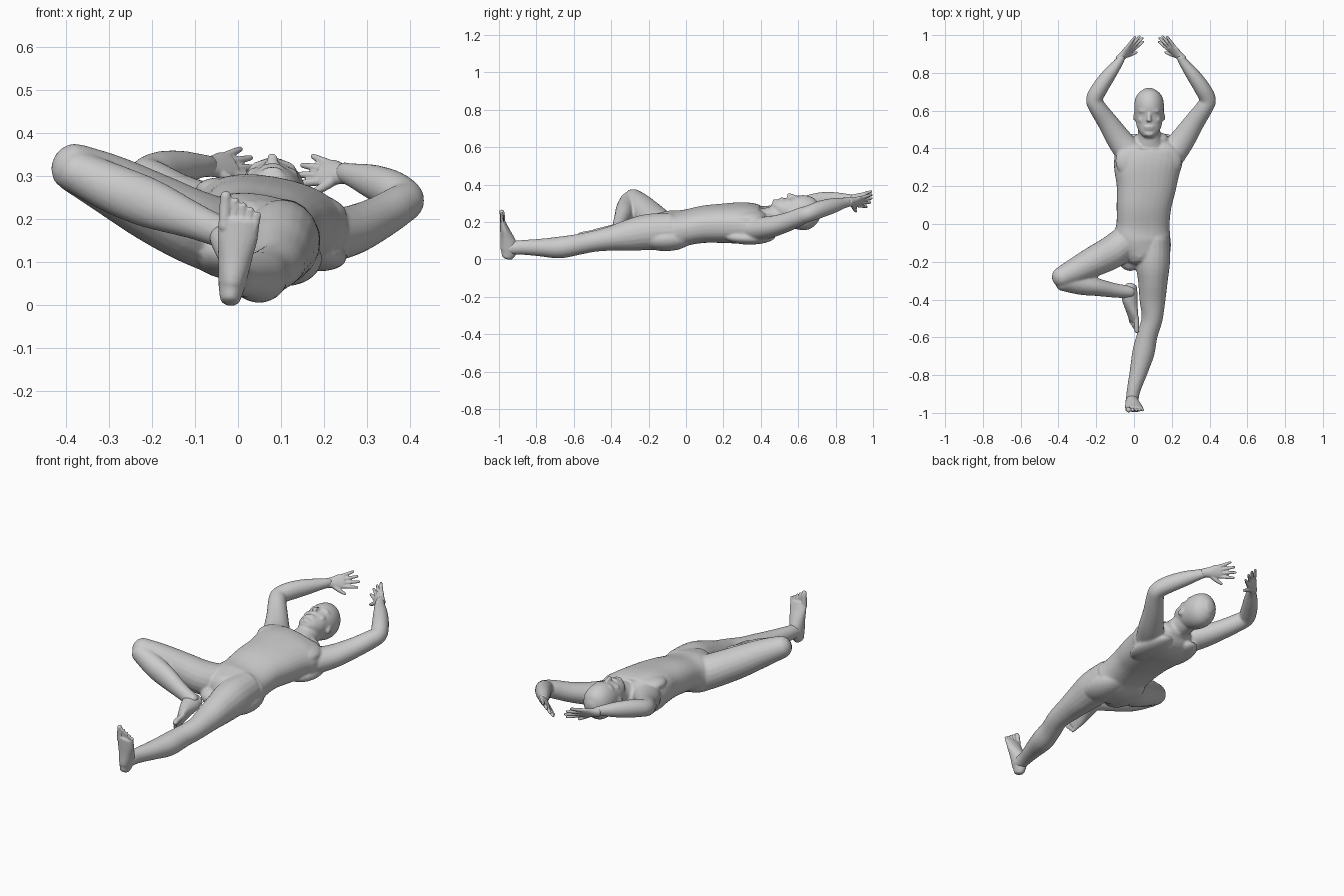
import bpy, bmesh, math
from mathutils import Vector, Matrix

skin = bpy.data.materials.new("grey_skin")
skin.diffuse_color = (0.6, 0.6, 0.6, 1)


def spline(rows, steps=4):
    """Catmull-Rom interpolation through section rows."""
    rows = [Vector(r) for r in rows]
    out = []
    for i in range(len(rows) - 1):
        b, c = rows[i], rows[i + 1]
        a = rows[i - 1] if i else b * 2 - c
        d = rows[i + 2] if i + 2 < len(rows) else c * 2 - b
        for k in range(steps):
            t = k / steps
            out.append((b * 2 + (c - a) * t + (a * 2 - b * 5 + c * 4 - d) * t * t
                        + (b * 3 - a - c * 3 + d) * t ** 3) * 0.5)
    return out + [rows[-1]]


def tube(bm, rows, ref=(1, 0, 0), cap=0.7, sq=1.0, segs=20):
    """Loft of ellipses (x, y, z, half width, half height) with rounded ends."""
    pts = spline(rows)
    pos = [Vector(p[:3]) for p in pts]
    n = len(pts)
    secs = []
    for i in range(n):
        t = (pos[min(i + 1, n - 1)] - pos[max(i - 1, 0)]).normalized()
        secs.append((pos[i], t, pts[i][3], pts[i][4]))

    def ends(sec, sign):
        p, t, w, h = sec
        r = min(w, h) * cap
        return [(p + t * sign * r * math.sin(a), t, w * math.cos(a), h * math.cos(a))
                for a in (0.5, 0.95, 1.35)]
    secs = ends(secs[0], -1)[::-1] + secs + ends(secs[-1], 1)
    rings = []
    for p, t, w, h in secs:
        u = Vector(ref)
        u = (u - t * u.dot(t)).normalized()
        v = t.cross(u)
        ring = []
        for k in range(segs):
            a = 2 * math.pi * k / segs
            c, s = math.cos(a), math.sin(a)
            c = math.copysign(abs(c) ** sq, c)
            s = math.copysign(abs(s) ** sq, s)
            ring.append(bm.verts.new(p + u * w * c + v * h * s))
        rings.append(ring)
    for r0, r1 in zip(rings, rings[1:]):
        for k in range(segs):
            j = (k + 1) % segs
            bm.faces.new((r0[k], r0[j], r1[j], r1[k]))
    bm.faces.new(rings[0][::-1])
    bm.faces.new(rings[-1])


def blob(bm, loc, size, rot=(0, 0, 0)):
    """Ellipsoid muscle or feature."""
    m = Matrix.Translation(loc)
    for ang, ax in zip(rot, "XYZ"):
        m = m @ Matrix.Rotation(ang, 4, ax)
    bmesh.ops.create_uvsphere(bm, u_segments=24, v_segments=14, radius=1,
                              matrix=m @ Matrix.Diagonal((*size, 1)))


def finish(bm, name, voxel, smooth):
    """Fuse overlapping forms into one smooth skin."""
    me = bpy.data.meshes.new(name)
    bm.to_mesh(me)
    bm.free()
    ob = bpy.data.objects.new(name, me)
    bpy.context.collection.objects.link(ob)
    me.materials.append(skin)
    rm = ob.modifiers.new("fuse", 'REMESH')
    rm.mode = 'VOXEL'
    rm.voxel_size = voxel
    rm.use_smooth_shade = True
    sm = ob.modifiers.new("soften", 'SMOOTH')
    sm.factor = 0.5
    sm.iterations = smooth
    bpy.context.view_layer.objects.active = ob
    for m in ("fuse", "soften"):
        bpy.ops.object.modifier_apply(modifier=m)
    return ob


def foot(name, o, f, sole, med):
    """Foot from heel o, toe direction f, sole normal, big toe side."""
    bm = bmesh.new()
    o, f, sole, med = (Vector(v).normalized() if i else Vector(v)
                       for i, v in enumerate((o, f, sole, med)))

    def at(d, h, m):
        return o + f * d - sole * h + med * m
    tube(bm, [(*at(d, h, m), w, hh) for d, h, w, hh, m in (
        (0.015, 0.036, 0.024, 0.032, 0), (0.045, 0.045, 0.031, 0.044, 0),
        (0.08, 0.044, 0.036, 0.044, 0), (0.12, 0.036, 0.041, 0.035, 0),
        (0.16, 0.026, 0.047, 0.025, 0), (0.20, 0.017, 0.047, 0.016, 0))], ref=med, cap=0.6)
    for i, m in enumerate((0.034, 0.013, -0.004, -0.020, -0.035)):
        r = 0.014 if i == 0 else 0.009
        tip = 0.255 - 0.009 * i
        tube(bm, [(*at(0.18, 0.017, m), r, r), (*at(tip - 0.02, 0.016, m * 1.1), r, r),
                  (*at(tip, 0.013, m * 1.14), r * 0.9, r * 0.9)], ref=med, segs=10)
    finish(bm, name, 0.004, 2)


body = bmesh.new()

# torso, slightly rolled
tube(body, [(0.085, 0.445, 0.203, 0.10, 0.058), (0.085, 0.41, 0.188, 0.168, 0.090),
            (0.08, 0.36, 0.188, 0.180, 0.104), (0.07, 0.30, 0.194, 0.178, 0.106),
            (0.065, 0.20, 0.193, 0.159, 0.101), (0.053, 0.10, 0.188, 0.146, 0.096),
            (0.048, 0.00, 0.170, 0.141, 0.092), (0.045, -0.07, 0.155, 0.148, 0.104),
            (0.06, -0.15, 0.148, 0.118, 0.095)], ref=(1, 0, -0.18), sq=0.86, segs=32)
# chest, shoulder blades and buttocks
for x, z in ((0.0, 0.255), (0.155, 0.228)):
    blob(body, (x, 0.335, z), (0.100, 0.095, 0.040), (0, 0.18, 0))
for x, z in ((0.0, 0.148), (0.165, 0.125)):
    blob(body, (x, 0.34, z), (0.090, 0.14, 0.044), (0, 0.18, 0))
for x, z in ((-0.02, 0.125), (0.108, 0.108)):
    blob(body, (x, -0.11, z), (0.088, 0.14, 0.064))
blob(body, (0.03, -0.16, 0.205), (0.035, 0.04, 0.04))

# neck and head
tube(body, [(0.08, 0.38, 0.205, 0.095, 0.06), (0.08, 0.45, 0.220, 0.064, 0.060),
            (0.08, 0.55, 0.238, 0.057, 0.062)])
tube(body, [(0.08, 0.466, 0.297, 0.030, 0.022), (0.08, 0.485, 0.287, 0.049, 0.041),
            (0.08, 0.52, 0.270, 0.066, 0.063), (0.08, 0.57, 0.255, 0.074, 0.083),
            (0.08, 0.62, 0.250, 0.079, 0.094), (0.08, 0.665, 0.246, 0.073, 0.087),
            (0.08, 0.695, 0.242, 0.054, 0.066), (0.08, 0.710, 0.240, 0.032, 0.040)],
     cap=0.3, segs=28)
# nose, lips, chin
tube(body, [(0.08, 0.595, 0.329, 0.009, 0.009), (0.08, 0.565, 0.341, 0.010, 0.010),
            (0.08, 0.547, 0.344, 0.014, 0.010)], segs=12)
blob(body, (0.08, 0.515, 0.325), (0.026, 0.007, 0.007))
blob(body, (0.08, 0.504, 0.322), (0.023, 0.006, 0.007))
blob(body, (0.08, 0.477, 0.310), (0.026, 0.014, 0.013))
# brows, cheekbones and ears
for s in (-1, 1):
    blob(body, (0.08 + s * 0.030, 0.598, 0.325), (0.028, 0.010, 0.012), (0, s * 0.35, 0))
    blob(body, (0.08 + s * 0.040, 0.553, 0.306), (0.020, 0.018, 0.014))
    blob(body, (0.08 + s * 0.075, 0.575, 0.245), (0.008, 0.030, 0.019), (0.3, 0, s * 0.2))

# arms raised overhead, one side lying higher
ARM = [(0.20, 0.37, 0.162, 0.066, 0.074), (0.26, 0.45, 0.173, 0.058, 0.066),
       (0.32, 0.54, 0.199, 0.051, 0.054), (0.372, 0.615, 0.230, 0.047, 0.046),
       (0.390, 0.66, 0.246, 0.044, 0.044), (0.360, 0.72, 0.268, 0.046, 0.043),
       (0.312, 0.79, 0.288, 0.040, 0.037), (0.266, 0.85, 0.303, 0.028, 0.026),
       (0.245, 0.885, 0.308, 0.025, 0.021)]
for side in (1, -1):
    rows = []
    for x, y, z, w, h in ARM:
        lift = 0 if side > 0 else 0.057 - 0.041 * max(0, (y - 0.65) / 0.23)
        rows.append((0.09 + side * (x - 0.09), y, z + lift, w, h))
    tube(body, rows, ref=(0, 0, 1))

# straight leg
tube(body, [(0.105, -0.08, 0.150, 0.084, 0.098), (0.100, -0.20, 0.146, 0.091, 0.097),
            (0.100, -0.30, 0.130, 0.079, 0.085), (0.098, -0.40, 0.112, 0.069, 0.066),
            (0.096, -0.50, 0.095, 0.056, 0.056), (0.070, -0.59, 0.077, 0.055, 0.056),
            (0.050, -0.68, 0.063, 0.059, 0.058), (0.025, -0.78, 0.063, 0.048, 0.047),
            (-0.002, -0.88, 0.064, 0.036, 0.039), (-0.012, -0.95, 0.060, 0.033, 0.036)])

# folded leg: thigh and shin
tube(body, [(-0.03, -0.08, 0.155, 0.084, 0.090), (-0.11, -0.145, 0.185, 0.088, 0.086),
            (-0.20, -0.192, 0.229, 0.082, 0.081), (-0.30, -0.243, 0.282, 0.070, 0.070),
            (-0.383, -0.282, 0.321, 0.056, 0.057)], ref=(0, 1, 0), cap=0.9)
tube(body, [(-0.378, -0.302, 0.312, 0.052, 0.050), (-0.28, -0.322, 0.267, 0.053, 0.058),
            (-0.20, -0.334, 0.235, 0.047, 0.057), (-0.10, -0.352, 0.195, 0.038, 0.042),
            (-0.02, -0.360, 0.162, 0.033, 0.035)], ref=(0, 1, 0))
finish(body, "body", 0.0065, 4)

# feet: one upright on its heel, one resting on the other thigh
foot("left_foot", (-0.020, -0.990, -0.001), (0.12, -0.035, 1), (0, -1, -0.03), (-1, 0, 0.12))
foot("right_foot", (0.020, -0.313, 0.145), (-0.04, -1, -0.22), (0.88, 0, -0.45),
     (0.45, -0.17, 0.87))

# hands: palm, four fingers, thumb
for side, name, z0 in ((1, "left_hand", 0.306), (-1, "right_hand", 0.323)):
    hand = bmesh.new()
    wrist = Vector((0.09 + side * 0.157, 0.884, z0))
    d = Vector((-side * 0.71, 0.70, 0.05)).normalized()
    s = Vector((-side * 0.42, -0.42, -0.80)).normalized()

    def at(a, b):
        return wrist + d * a + s * b
    tube(hand, [(*at(-0.015, 0), 0.024, 0.021), (*at(0.02, 0.001), 0.029, 0.018),
                (*at(0.05, 0), 0.036, 0.015), (*at(0.075, 0), 0.035, 0.012)], ref=s)
    for b, tip, length in ((0.027, 0.040, 0.070), (0.009, 0.012, 0.082),
                           (-0.009, -0.016, 0.076), (-0.026, -0.043, 0.058)):
        tube(hand, [(*at(0.065, b), 0.0095, 0.0095),
                    (*at(0.07 + length * 0.5, (b + tip) / 2), 0.009, 0.009),
                    (*at(0.07 + length, tip), 0.0065, 0.0065)], ref=s, segs=12)
    tube(hand, [(*at(0.015, 0.012), 0.014, 0.013), (*at(0.045, 0.042), 0.011, 0.011),
                (*at(0.075, 0.066), 0.007, 0.007)], ref=d.cross(s), segs=12)
    finish(hand, name, 0.0035, 2)
